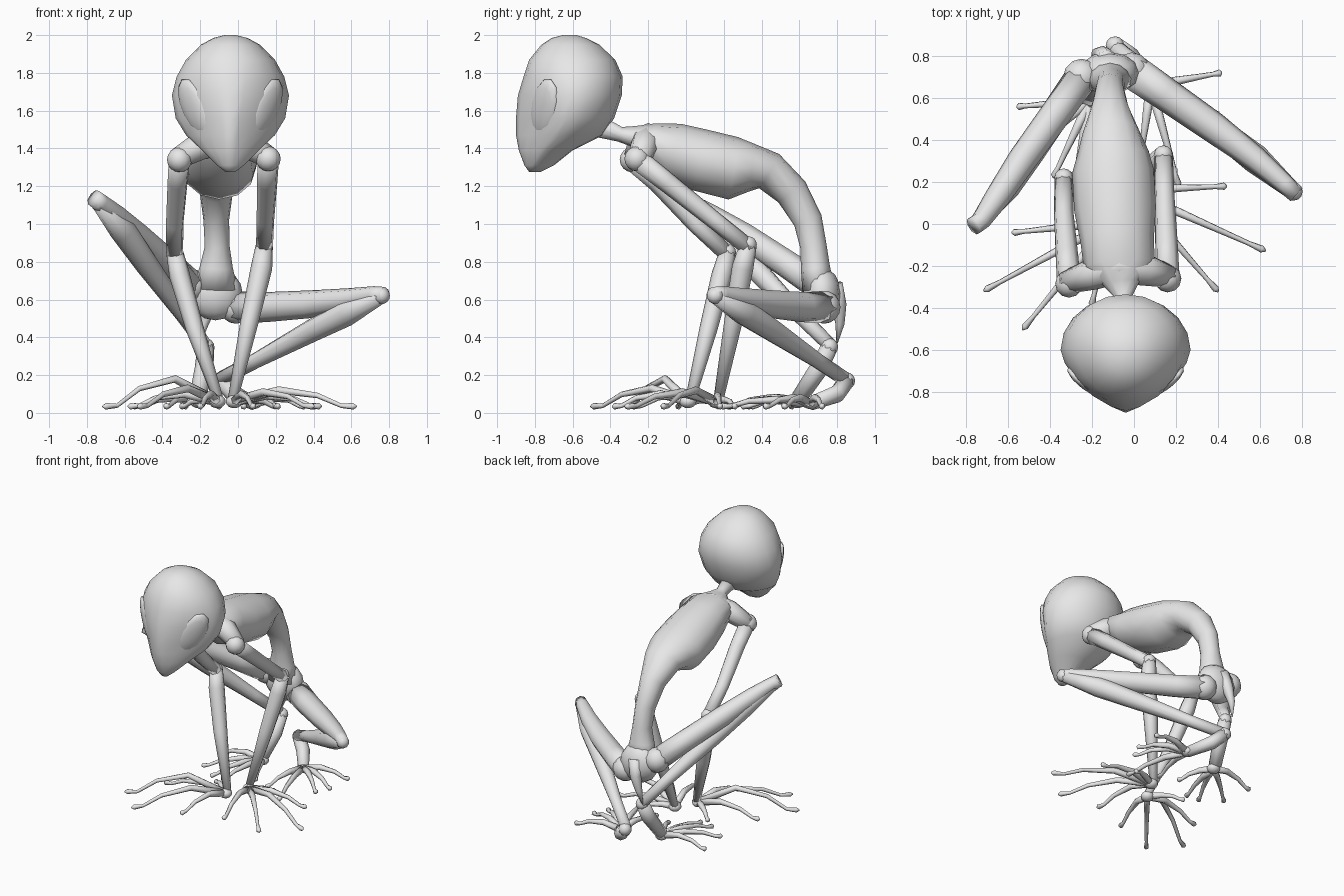
import bpy
import bmesh
from math import cos, sin, pi, copysign
from mathutils import Vector, Matrix

cube = bpy.data.objects.get("Cube")
if cube:
    bpy.data.objects.remove(cube, do_unlink=True)

# single skin colour
skin = bpy.data.materials.new("plain_grey")
skin.use_nodes = True
GREY = (.8, .8, .8, 1)
skin.diffuse_color = GREY
skin.node_tree.nodes["Principled BSDF"].inputs["Base Color"].default_value = GREY


def finish(bm, name):
    """Turn a bmesh into a smooth, coloured object."""
    bmesh.ops.recalc_face_normals(bm, faces=bm.faces)
    for face in bm.faces:
        face.smooth = True
    mesh = bpy.data.meshes.new(name)
    bm.to_mesh(mesh)
    bm.free()
    mesh.materials.append(skin)
    obj = bpy.data.objects.new(name, mesh)
    bpy.context.collection.objects.link(obj)


def skin_rings(bm, rings):
    """Bridge rings of points with quads and close both ends."""
    rows = [[bm.verts.new(point) for point in ring] for ring in rings]
    count = len(rows[0])
    for low, high in zip(rows, rows[1:]):
        for i in range(count):
            j = (i + 1) % count
            bm.faces.new((low[i], low[j], high[j], high[i]))
    for row in (rows[0], rows[-1]):
        middle = bm.verts.new(sum((v.co for v in row), Vector()) / count)
        for i in range(count):
            bm.faces.new((row[i], row[(i + 1) % count], middle))


def loft(bm, stations, sides=8, reference=None):
    """Sweep an ellipse through stations of x, y, z, half width, half depth."""
    centres = [Vector(s[:3]) for s in stations]
    reference = reference or (centres[-1] - centres[0]).orthogonal()
    rings = []
    last = len(centres) - 1
    for k, centre in enumerate(centres):
        tangent = centres[min(k + 1, last)] - centres[max(k - 1, 0)]
        tangent.normalize()
        across = (reference - tangent * reference.dot(tangent)).normalized()
        depth = tangent.cross(across)
        wide, deep = stations[k][3], stations[k][-1]
        angles = [2 * pi * i / sides for i in range(sides)]
        rings.append([centre + across * wide * cos(a) + depth * deep * sin(a)
                      for a in angles])
    skin_rings(bm, rings)


def ball(bm, centre, radii, turn=None):
    """Add an ellipsoid, optionally rotated."""
    matrix = Matrix.Translation(centre)
    if turn:
        matrix = matrix @ turn
    matrix = matrix @ Matrix.Diagonal((*radii, 1))
    bmesh.ops.create_uvsphere(bm, u_segments=12, v_segments=8, radius=1, matrix=matrix)


def limb(name, *stations, joint=None):
    bm = bmesh.new()
    loft(bm, stations)
    if joint:
        ball(bm, stations[0][:3], (joint, joint, joint))
    finish(bm, name)


def digits(name, root, tips, palm):
    """Spread thin jointed digits from a small palm."""
    bm = bmesh.new()
    root = Vector(root)
    ball(bm, root, palm)
    for x, y, lift in tips:
        tip = Vector((x, y, .035))
        knuckle = root.lerp(tip, .38)
        knuckle.z = lift
        middle = root.lerp(tip, .7)
        middle.z = lift * .6 + .02
        near = root.lerp(tip, .9)
        end = tip + (tip - near) * .3
        loft(bm, [(*root, .026), (*knuckle, .021), (*middle, .015),
                  (*near, .012), (*tip, .018), (*end, .004)], sides=6)
    finish(bm, name)


# head: horizontal egg slices, pinched to a ridge between and below the eyes
HEAD_X = -.04
slices = [  # height, front, widest, back, half width, front pinch
    (1.275, -.83, -.81, -.77, .025, 1),
    (1.31, -.855, -.8, -.7, .07, 1.2),
    (1.39, -.885, -.74, -.6, .15, 1.4),
    (1.47, -.9, -.67, -.44, .235, 1.6),
    (1.56, -.9, -.63, -.38, .29, 1.55),
    (1.68, -.89, -.6, -.34, .31, 1.3),
    (1.78, -.86, -.59, -.335, .285, 1.1),
    (1.87, -.83, -.59, -.375, .235, 1),
    (1.95, -.765, -.6, -.46, .155, 1),
    (1.985, -.71, -.61, -.53, .09, 1),
    (2, -.65, -.61, -.58, .03, 1),
]
rings = []
for z, front, widest, back, half, pinch in slices:
    ring = []
    for i in range(20):
        c, s = cos(pi * i / 10), sin(pi * i / 10)
        power = pinch if s < 0 else 1
        reach = (widest - front) if s < 0 else (back - widest)
        ring.append((HEAD_X + half * copysign(abs(c) ** power, c),
                     widest + reach * copysign(abs(s) ** power, s), z))
    rings.append(ring)
bm = bmesh.new()
skin_rings(bm, rings)
finish(bm, "head")

# large slanted eyes, nearly flush with the face
for side, label in ((1, "left"), (-1, "right")):
    normal = Vector((side * .68, -.7, -.15)).normalized()
    length = Vector((side * .15, .07, .31))
    length = (length - normal * length.dot(normal)).normalized()
    turn = Matrix((length.cross(normal), length, normal)).transposed().to_4x4()
    bm = bmesh.new()
    ball(bm, (HEAD_X + side * .187, -.75, 1.615), (.092, .17, .034), turn)
    finish(bm, label + "_eye")

# neck, ribcage and curved spine
bm = bmesh.new()
loft(bm, [
    (-.04, -.47, 1.52, .06, .06),
    (-.05, -.35, 1.475, .04, .04),
    (-.06, -.28, 1.465, .09, .055),
    (-.07, -.2, 1.44, .17, .1),
    (-.08, -.08, 1.385, .175, .155),
    (-.09, .07, 1.34, .195, .165),
    (-.1, .25, 1.295, .195, .167),
    (-.1, .34, 1.3, .17, .13),
    (-.11, .44, 1.28, .135, .105),
    (-.115, .56, 1.17, .088, .09),
    (-.115, .645, 1.02, .068, .077),
    (-.11, .675, .88, .066, .07),
    (-.115, .685, .77, .088, .077),
    (-.12, .7, .66, .12, .085),
], sides=12, reference=Vector((1, 0, 0)))
finish(bm, "torso")

# shoulder girdle
bm = bmesh.new()
loft(bm, [(-.33, -.28, 1.34, .055), (-.2, -.24, 1.415, .075), (-.07, -.2, 1.45, .085),
          (.06, -.22, 1.415, .075), (.17, -.25, 1.35, .055)])
finish(bm, "shoulder_girdle")

# pelvis and tail spike
bm = bmesh.new()
ball(bm, (-.12, .72, .63), (.145, .1, .14))
finish(bm, "pelvis")
limb("tail_spike", (-.13, .78, .68, .05), (-.15, .81, .57, .04),
     (-.18, .815, .47, .024), (-.2, .8, .37, .004))

# arms
limb("left_upper_arm", (.16, -.26, 1.345, .058), (.155, -.1, 1.22, .054),
     (.145, .15, 1.02, .047), (.14, .34, .87, .045), joint=.066)
limb("left_forearm", (.14, .33, .89, .045), (.125, .3, .77, .057),
     (.06, .25, .48, .048), (-.03, .17, .06, .026), joint=.045)
limb("right_upper_arm", (-.31, -.285, 1.34, .058), (-.32, -.15, 1.22, .054),
     (-.335, .05, 1, .047), (-.335, .22, .84, .045), joint=.066)
limb("right_forearm", (-.335, .22, .85, .045), (-.31, .19, .73, .055),
     (-.23, .12, .45, .048), (-.1, .02, .06, .026), joint=.045)

# legs: thigh, shin and the raised part of the foot
limb("left_thigh", (-.01, .73, .56, .085), (.15, .62, .56, .08), (.38, .46, .575, .074),
     (.58, .31, .6, .06), (.72, .19, .625, .046), (.775, .14, .625, .042), joint=.088)
limb("left_shin", (.76, .155, .62, .042), (.58, .31, .53, .07), (.4, .45, .44, .062),
     (.1, .69, .28, .042), (-.09, .84, .18, .04), joint=.044)
limb("left_instep", (-.09, .85, .17, .045), (-.02, .8, .1, .047), (.08, .66, .05, .037),
     joint=.045)
limb("right_thigh", (-.25, .7, .675, .08), (-.37, .53, .79, .074), (-.53, .31, .935, .07),
     (-.65, .13, 1.045, .06), (-.73, .015, 1.115, .047), (-.765, -.01, 1.14, .046), joint=.088)
limb("right_shin", (-.74, .01, 1.11, .038), (-.61, .18, .965, .07), (-.48, .35, .78, .062),
     (-.29, .6, .52, .044), (-.17, .77, .35, .038), joint=.04)
limb("right_instep", (-.17, .76, .35, .045), (-.18, .7, .23, .05),
     (-.215, .6, .08, .044), joint=.045)

# hands and feet
digits("left_hand", (-.02, .16, .06), [(.61, -.12, .12), (.39, -.31, .11), (.43, .18, .09),
       (.08, -.28, .1), (.2, .26, .07)], (.045, .045, .035))
digits("right_hand", (-.11, .01, .06), [(-.7, -.31, .18), (-.52, -.49, .13),
       (-.57, -.04, .1), (-.2, -.38, .1), (-.3, .17, .07)], (.045, .045, .035))
digits("left_foot", (.08, .66, .05), [(.41, .72, .08), (.4, .52, .08), (.35, .42, .08),
       (.21, .19, .07), (.03, .3, .07)], (.045, .045, .03))
digits("right_foot", (-.21, .59, .06), [(-.55, .56, .09), (-.52, .33, .08),
       (-.38, .23, .08), (-.28, .22, .07), (-.1, .35, .07)], (.045, .045, .035))
